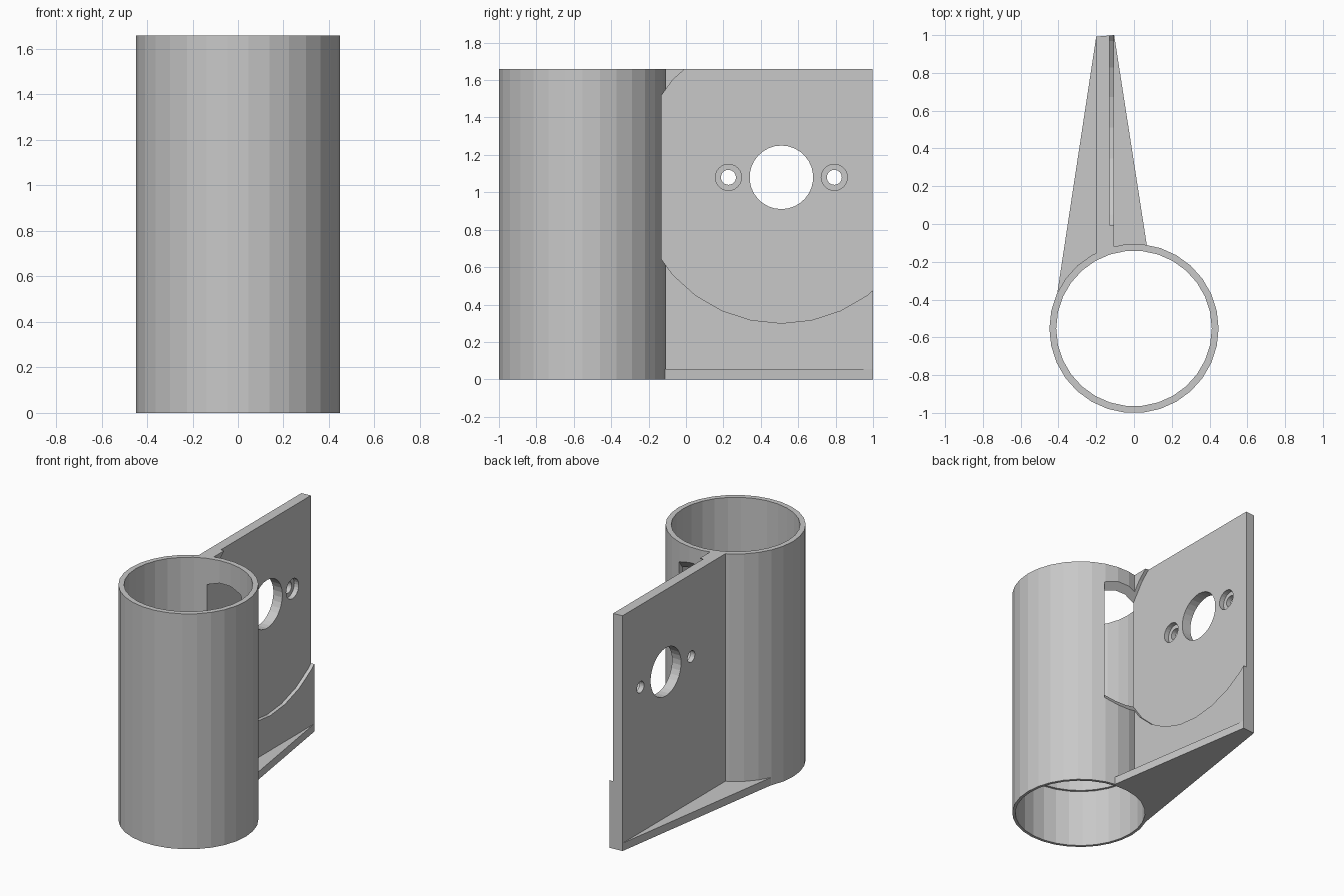
import bpy, bmesh, math
from mathutils import Matrix

if "Cube" in bpy.data.objects:
    bpy.data.objects.remove(bpy.data.objects["Cube"])

H = 1.66          # overall height
TY = -0.553       # tube centre in y
HY, HZ = 0.51, 1.08   # centre of the plate holes

grey = bpy.data.materials.new("plain_grey")
grey.diffuse_color = (0.58, 0.58, 0.58, 1)
grey.use_nodes = True
grey.node_tree.nodes["Principled BSDF"].inputs["Base Color"].default_value = grey.diffuse_color


def to_object(name, bm):
    bmesh.ops.recalc_face_normals(bm, faces=bm.faces)
    me = bpy.data.meshes.new(name)
    bm.to_mesh(me)
    bm.free()
    ob = bpy.data.objects.new(name, me)
    bpy.context.collection.objects.link(ob)
    me.materials.append(grey)
    return ob


def prism(name, outline, z0, z1):
    bm = bmesh.new()
    face = bm.faces.new([bm.verts.new((x, y, z0)) for x, y in outline])
    ext = bmesh.ops.extrude_face_region(bm, geom=[face])
    for v in ext["geom"]:
        if isinstance(v, bmesh.types.BMVert):
            v.co.z = z1
    return to_object(name, bm)


def disc(name, r, z0, z1, n=30):
    # upright cylinder on the tube axis
    pts = [(r * math.cos(math.tau * i / n), TY + r * math.sin(math.tau * i / n)) for i in range(n)]
    return prism(name, pts, z0, z1)


def bore_x(name, y, r, x0, x1, n=30):
    # cylinder lying along x, with a vertex at the bottom
    pts = [(r * math.cos(math.tau * i / n), r * math.sin(math.tau * i / n)) for i in range(n)]
    ob = prism(name, pts, x0, x1)
    ob.data.transform(Matrix.Translation((0, y, HZ)) @ Matrix.Rotation(math.pi / 2, 4, 'Y'))
    return ob


def combine(base, tool, op):
    mod = base.modifiers.new("cut", 'BOOLEAN')
    mod.operation, mod.solver, mod.object = op, 'EXACT', tool
    bpy.context.view_layer.update()
    dg = bpy.context.evaluated_depsgraph_get()
    me = bpy.data.meshes.new_from_object(base.evaluated_get(dg))
    base.modifiers.clear()
    base.data = me
    bpy.data.objects.remove(tool)


# tube, mounting plate and triangular foot
body = disc("tube_bracket", 0.448, 0, H)
plate = prism("plate", [(-0.2, -0.3), (-0.105, -0.3), (-0.105, 1.0), (-0.2, 0.992)], 0, H)
foot = prism("foot", [(-0.2, 0.992), (-0.105, 1.0), (0.066, -0.1), (0.089, -0.25), (-0.413, -0.41)], 0, 0.055)
combine(body, plate, 'UNION')
combine(body, foot, 'UNION')

# main bore and wider lower socket
combine(body, disc("bore", 0.412, -0.1, H + 0.1), 'DIFFERENCE')
combine(body, disc("socket", 0.428, -0.1, 0.41), 'DIFFERENCE')

# round recess in the plate, which also opens the tube wall
combine(body, bore_x("recess", HY, 0.78, -0.13, 0.145), 'DIFFERENCE')

# centre hole and counterbored screw holes
combine(body, bore_x("centre_hole", HY, 0.17, -0.3, 0), 'DIFFERENCE')
for side in (-1, 1):
    y = HY + side * 0.283
    combine(body, bore_x("screw_hole", y, 0.04, -0.3, 0, 24), 'DIFFERENCE')
    combine(body, bore_x("screw_head", y, 0.07, -0.165, 0, 24), 'DIFFERENCE')
